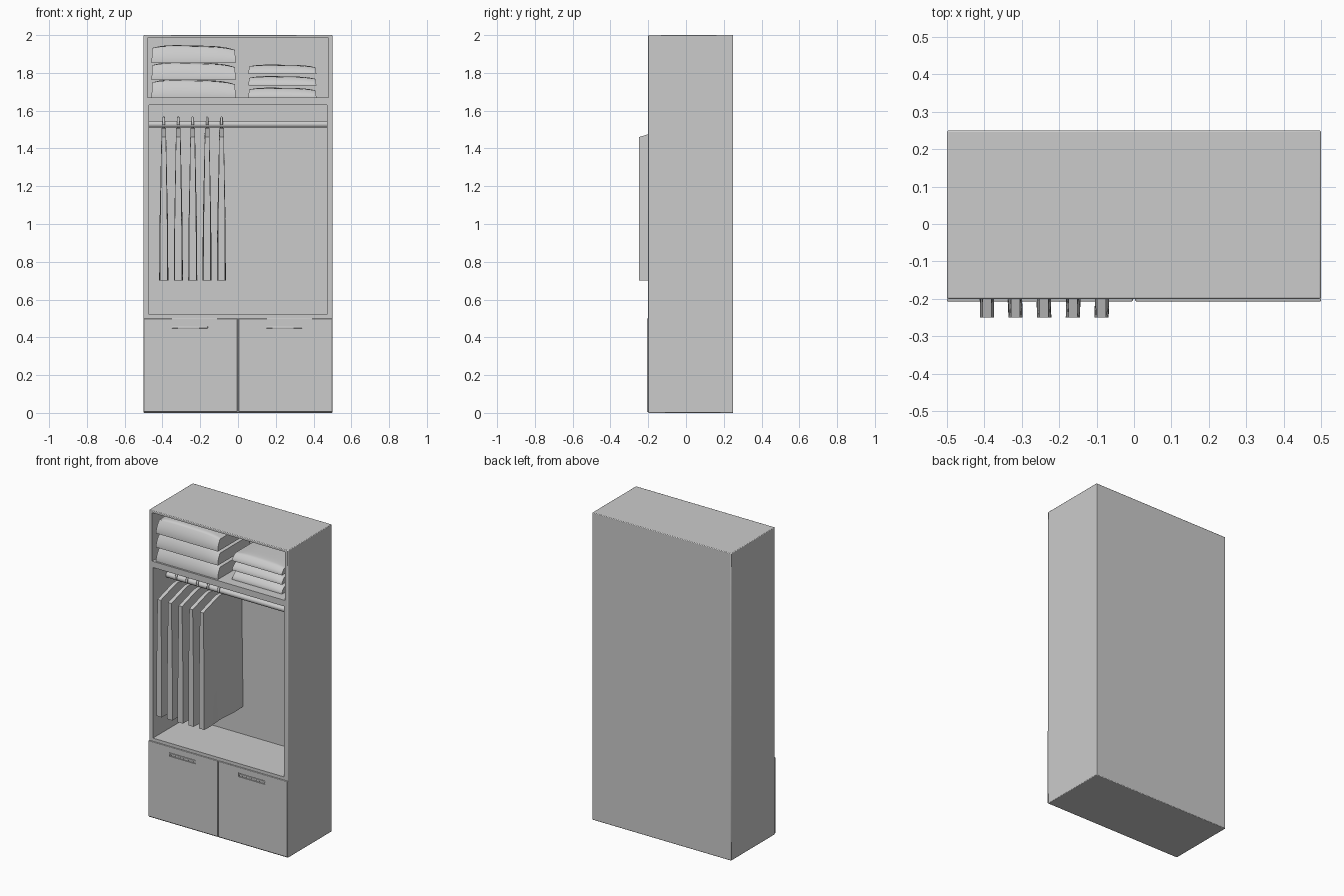
import bpy, bmesh, math

if "Cube" in bpy.data.objects:
    bpy.data.objects.remove(bpy.data.objects["Cube"])


def finish(ob, angle=35):
    bpy.ops.object.select_all(action='DESELECT')
    ob.select_set(True)
    bpy.context.view_layer.objects.active = ob
    bpy.ops.object.shade_smooth_by_angle(angle=math.radians(angle))


def shaped_box(name, fn, cuts=0):
    """Cube with coordinates -1..1, subdivided and remapped by fn(u, v, w)."""
    bm = bmesh.new()
    bmesh.ops.create_cube(bm, size=2)
    if cuts:
        bmesh.ops.subdivide_edges(bm, edges=bm.edges[:], cuts=cuts, use_grid_fill=True)
    for vert in bm.verts:
        vert.co = fn(*vert.co)
    bmesh.ops.recalc_face_normals(bm, faces=bm.faces[:])
    me = bpy.data.meshes.new(name)
    bm.to_mesh(me)
    bm.free()
    ob = bpy.data.objects.new(name, me)
    bpy.context.collection.objects.link(ob)
    return ob


def box(name, x, y, z, bevel=0):
    def mix(r, t):
        return r[0] + (r[1] - r[0]) * (t + 1) / 2
    ob = shaped_box(name, lambda u, v, w: (mix(x, u), mix(y, v), mix(z, w)))
    if bevel:
        m = ob.modifiers.new("bevel", 'BEVEL')
        m.width, m.segments = bevel, 2
    return ob


def cut(ob, cutter):
    cutter.hide_render = True
    cutter.hide_set(True)
    m = ob.modifiers.new("cut", 'BOOLEAN')
    m.object, m.operation, m.solver = cutter, 'DIFFERENCE', 'EXACT'


# Cabinet carcass with two open compartments
body = box("cabinet_body", (-0.5, 0.5), (-0.2, 0.25), (0, 2), 0.004)
cut(body, box("upper_cutter", (-0.478, 0.478), (-0.3, 0.15), (1.67, 1.985)))
cut(body, box("lower_cutter", (-0.472, 0.472), (-0.3, 0.15), (0.52, 1.63)))
finish(body)

# Lower fronts with recessed grips
for side, x0, x1, g in (("left", -0.5, -0.003, -0.255), ("right", 0.003, 0.5, 0.245)):
    front = box(side + "_drawer_front", (x0, x1), (-0.207, -0.198), (0.006, 0.5), 0.003)
    cut(front, box(side + "_grip_cutter", (g - 0.095, g + 0.095), (-0.3, -0.2005), (0.438, 0.464)))
    finish(front)
    finish(box(side + "_grip_bar", (g - 0.095, g + 0.095), (-0.206, -0.2), (0.447, 0.458), 0.002))

# Hanging rail
bpy.ops.mesh.primitive_cylinder_add(vertices=24, radius=0.018, depth=0.944,
                                    location=(0, -0.05, 1.528), rotation=(0, math.pi / 2, 0))
rail = bpy.context.object
rail.name = "hanging_rail"
finish(rail)


# Hangers and garments
def hanger_hook(name, x):
    cu = bpy.data.curves.new(name, 'CURVE')
    cu.dimensions = '3D'
    cu.bevel_depth, cu.bevel_resolution, cu.use_fill_caps = 0.007, 2, True
    pts = [(x, -0.05 + 0.027 * math.cos(a), 1.535 + 0.027 * math.sin(a))
           for a in (math.radians(200 - 22 * i) for i in range(11))]
    pts += [(x, -0.038, 1.503), (x, -0.05, 1.485)]
    sp = cu.splines.new('POLY')
    sp.points.add(len(pts) - 1)
    for p, co in zip(sp.points, pts):
        p.co = (*co, 1)
    bpy.context.collection.objects.link(bpy.data.objects.new(name, cu))


def garment_shape(x, phase):
    def fn(u, v, w):
        top = min(1.508, 1.52 - 0.06 * abs(v))
        drop = (1 - w) / 2
        half = 0.012 + 0.007 * min(1, drop * 1.6)
        ripple = 0.006 * drop * math.sin(4 * v + phase) * (1 - v * v)
        y = -0.05 + 0.2 * v * (1 - 0.03 * math.sin(math.pi * drop) * (v > 0))
        return x + u * half + ripple, min(y, 0.148), top - drop * (top - 0.70)
    return fn


for i in range(5):
    x = -0.393 + i * 0.0765
    hanger_hook(f"hanger_hook_{i + 1}", x)
    finish(shaped_box(f"garment_{i + 1}", garment_shape(x, i * 1.3), 11), 50)


# Folded textiles on the top shelf
def fold_shape(x0, x1, y0, y1, z, h, bulge):
    def fn(u, v, w):
        t = (w + 1) / 2
        dome = (1 - u ** 4) * (1 - v ** 4)
        x = (x0 + x1) / 2 + u * (x1 - x0) / 2 * (1 - 0.02 * t)
        y = (y0 + y1) / 2 + v * (y1 - y0) / 2
        if v < 0:
            y += 0.03 * t * t * v * v
        thick = h * (0.86 + 0.14 * (1 - u ** 4) - 0.06 * u)
        return x, y, z + t * thick + bulge * dome * t
    return fn


for i in range(3):
    finish(shaped_box(f"folded_blanket_{i + 1}",
                      fold_shape(-0.458, -0.012, -0.19, 0.14, 1.671 + i * 0.091, 0.086, 0.006), 11), 50)
    finish(shaped_box(f"folded_towel_{i + 1}",
                      fold_shape(0.055, 0.415, -0.14, 0.13, 1.671 + i * 0.061, 0.045, 0.005), 11), 50)
